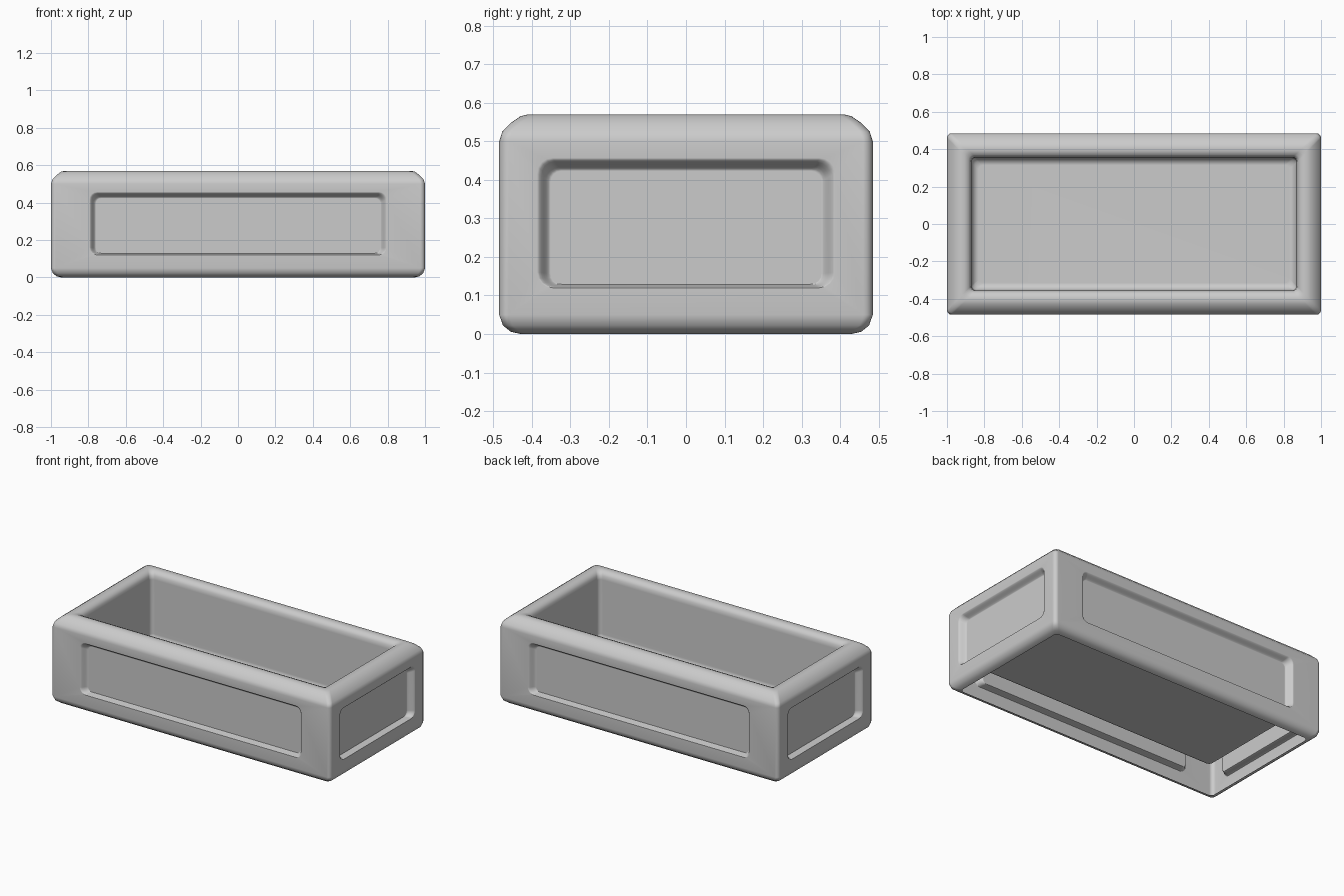
import bpy, bmesh, math
from mathutils import Vector, Matrix

if "Cube" in bpy.data.objects:
    bpy.data.objects.remove(bpy.data.objects["Cube"])

HX, HY, R = 1.0, 0.485, 0.025      # half sizes and vertical corner radius
N = 4                              # segments per rounded corner
bm = bmesh.new()


def rounded_rect(hx, hy, r):
    """Counter-clockwise outline, N + 1 points per corner."""
    pts = []
    for k, (sx, sy) in enumerate(((1, 1), (-1, 1), (-1, -1), (1, -1))):
        for j in range(N + 1):
            a = math.radians(90 * (k + j / N))
            pts.append((sx * (hx - r) + r * math.cos(a),
                        sy * (hy - r) + r * math.sin(a)))
    return pts


def loft(rings, cap=False, open_flats=()):
    """Skin a list of rings; rows in open_flats leave their four flat sides open."""
    rows = [[bm.verts.new(p) for p in ring] for ring in rings]
    for i, (a, b) in enumerate(zip(rows, rows[1:])):
        for j in range(len(a)):
            if i in open_flats and j % (N + 1) == N:
                continue
            k = (j + 1) % len(a)
            bm.faces.new((a[j], a[k], b[k], b[j]))
    if cap:
        bm.faces.new(rows[-1])


# Shell section: (inset, height) from bottom lip, over the rim, to the tray floor
section = [(0.055, 0), (0.03, 0.006), (0.01, 0.022), (0, 0.05),
           (0, 0.50), (0.008, 0.525), (0.033, 0.55), (0.055, 0.565), (0.075, 0.57),
           (0.095, 0.57), (0.115, 0.562), (0.127, 0.545), (0.13, 0.52),
           (0.13, 0.17), (0.135, 0.15), (0.149, 0.133), (0.17, 0.125)]
loft([[(x, y, z) for x, y in rounded_rect(HX - d, HY - d, R)] for d, z in section],
     cap=True, open_flats=(3,))


# Recessed panel in each wall
def panel(angle, half, offset, rec_half, z0, z1, depth=0.04):
    rot = Matrix.Rotation(angle, 3, 'Z')

    def ring(w, lo, hi, r, d):
        mid = (lo + hi) / 2
        return [rot @ Vector((u, d - offset, mid + v))
                for u, v in rounded_rect(w, (hi - lo) / 2, r)]

    rings = [ring(half - R, 0.05, 0.50, 0, 0)]
    for i in range(7):
        t = i / 6
        rings.append(ring(rec_half - 0.036 * t, z0 + 0.009 * t, z1 - 0.034 * t,
                          0.04 - 0.012 * t, depth * t * t * (3 - 2 * t)))
    loft(rings, cap=True)


for turn in (0, 2):
    panel(math.pi / 2 * turn, HX, HY, 0.795, 0.12, 0.457)
    panel(math.pi / 2 * (turn + 1), HY, HX, 0.387, 0.12, 0.457)

bmesh.ops.remove_doubles(bm, verts=bm.verts, dist=0.0002)
bmesh.ops.recalc_face_normals(bm, faces=bm.faces)

mesh = bpy.data.meshes.new("planter_box")
bm.to_mesh(mesh)
bm.free()
box = bpy.data.objects.new("planter_box", mesh)
bpy.context.collection.objects.link(box)
bpy.context.view_layer.objects.active = box
box.select_set(True)
bpy.ops.object.shade_smooth_by_angle(angle=math.radians(40))
mod = box.modifiers.new("weighted_normals", 'WEIGHTED_NORMAL')
mod.keep_sharp = True
